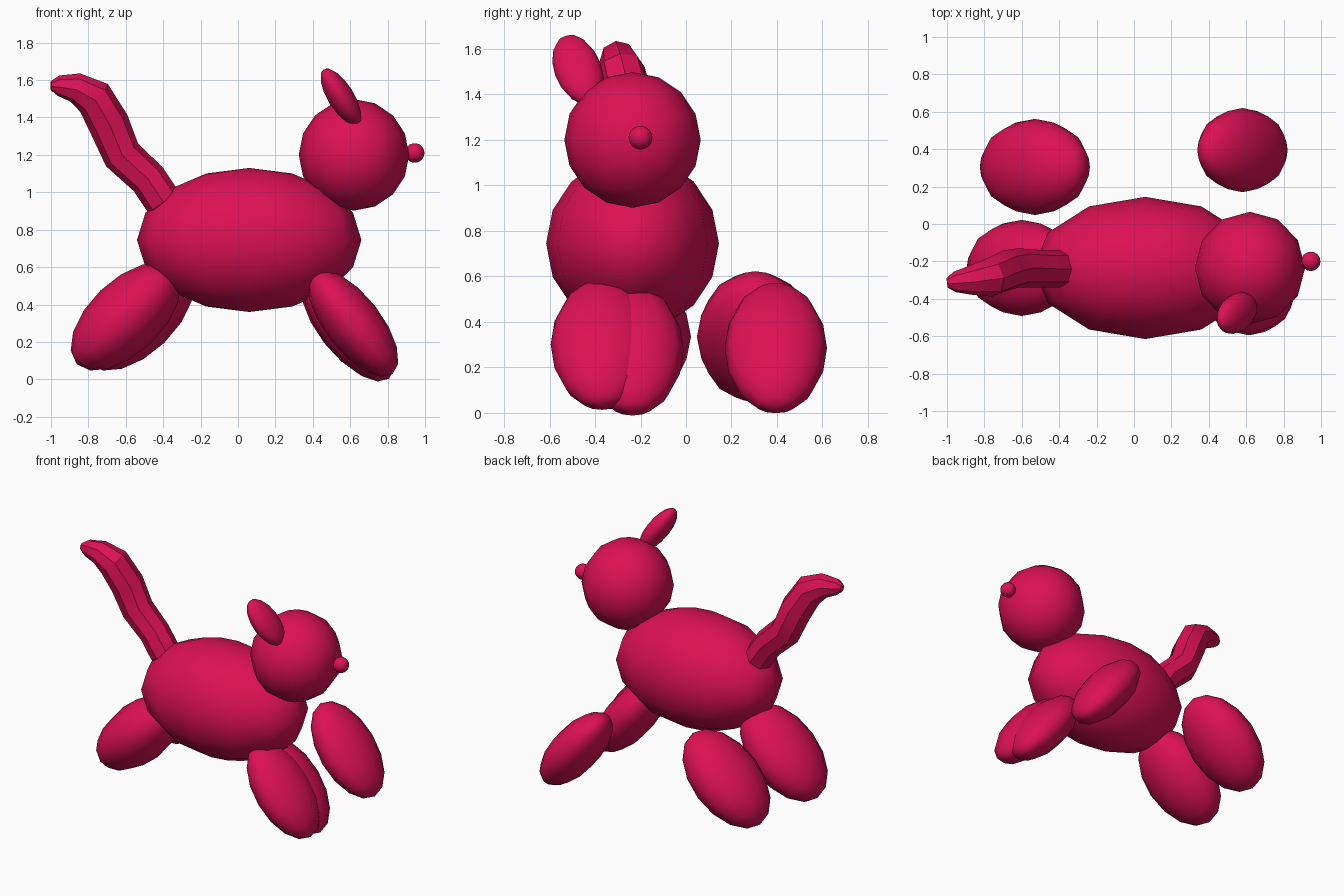
import bpy
from math import radians

cube = bpy.data.objects.get("Cube")
if cube:
    bpy.data.objects.remove(cube, do_unlink=True)

# Single raspberry colour for every part
COLOUR = (0.72, 0.0055, 0.09, 1.0)
raspberry = bpy.data.materials.new("raspberry")
raspberry.use_nodes = True
raspberry.diffuse_color = COLOUR
raspberry.node_tree.nodes["Principled BSDF"].inputs["Base Color"].default_value = COLOUR


def finish(obj, name):
    obj.name = name
    obj.data.name = name
    obj.data.materials.clear()
    obj.data.materials.append(raspberry)
    bpy.ops.object.shade_smooth_by_angle(angle=radians(30))


def ellipsoid(name, centre, radii, tilt=(0, 0), segments=12, rings=8):
    """Low-poly ball, stretched, then tilted about x and y (degrees)."""
    bpy.ops.mesh.primitive_uv_sphere_add(segments=segments, ring_count=rings, radius=1, location=centre)
    obj = bpy.context.object
    obj.scale = radii
    obj.rotation_euler = (radians(tilt[0]), radians(tilt[1]), 0)
    finish(obj, name)


# Body, head, nose and the single ear
ellipsoid("body", (0.06, -0.235, 0.745), (0.6, 0.38, 0.385))
ellipsoid("head", (0.62, -0.235, 1.2), (0.295, 0.3, 0.298))
ellipsoid("nose", (0.945, -0.2, 1.21), (0.052, 0.052, 0.052), segments=16, rings=12)
ellipsoid("ear", (0.55, -0.475, 1.51), (0.07, 0.105, 0.18), (17, -32))

# Front legs lean forward to the foot
FRONT_LEG = (0.15, 0.225, 0.345)
for name, centre in (
    ("front_leg_left", (0.58, 0.395, 0.285)),
    ("front_leg_middle", (0.595, -0.235, 0.275)),
    ("front_leg_right", (0.615, -0.37, 0.3)),
):
    ellipsoid(name, centre, FRONT_LEG, (0, -38))

# Back legs lean backward to the foot
BACK_LEG = (0.195, 0.257, 0.365)
for name, centre in (
    ("back_leg_left", (-0.53, 0.305, 0.335)),
    ("back_leg_right", (-0.6, -0.235, 0.335)),
):
    ellipsoid(name, centre, BACK_LEG, (0, 46))

# Tail: tapered tube along a bent path (x, y, z, radius)
TAIL = (
    (-0.36, -0.24, 0.89, 0.05),
    (-0.40, -0.24, 0.95, 0.1),
    (-0.48, -0.24, 1.07, 0.1),
    (-0.62, -0.235, 1.2, 0.105),
    (-0.69, -0.25, 1.365, 0.11),
    (-0.77, -0.285, 1.505, 0.105),
    (-0.87, -0.30, 1.56, 0.08),
    (-0.96, -0.31, 1.57, 0.055),
    (-1.0, -0.315, 1.57, 0.025),
)
curve = bpy.data.curves.new("tail", "CURVE")
curve.dimensions = "3D"
curve.bevel_depth = 1.0
curve.bevel_resolution = 2
curve.use_fill_caps = True
path = curve.splines.new("POLY")
path.points.add(len(TAIL) - 1)
for point, (x, y, z, radius) in zip(path.points, TAIL):
    point.co = (x, y, z, 1)
    point.radius = radius
tail = bpy.data.objects.new("tail", curve)
bpy.context.collection.objects.link(tail)
bpy.ops.object.select_all(action="DESELECT")
tail.select_set(True)
bpy.context.view_layer.objects.active = tail
bpy.ops.object.convert(target="MESH")
finish(bpy.context.object, "tail")
